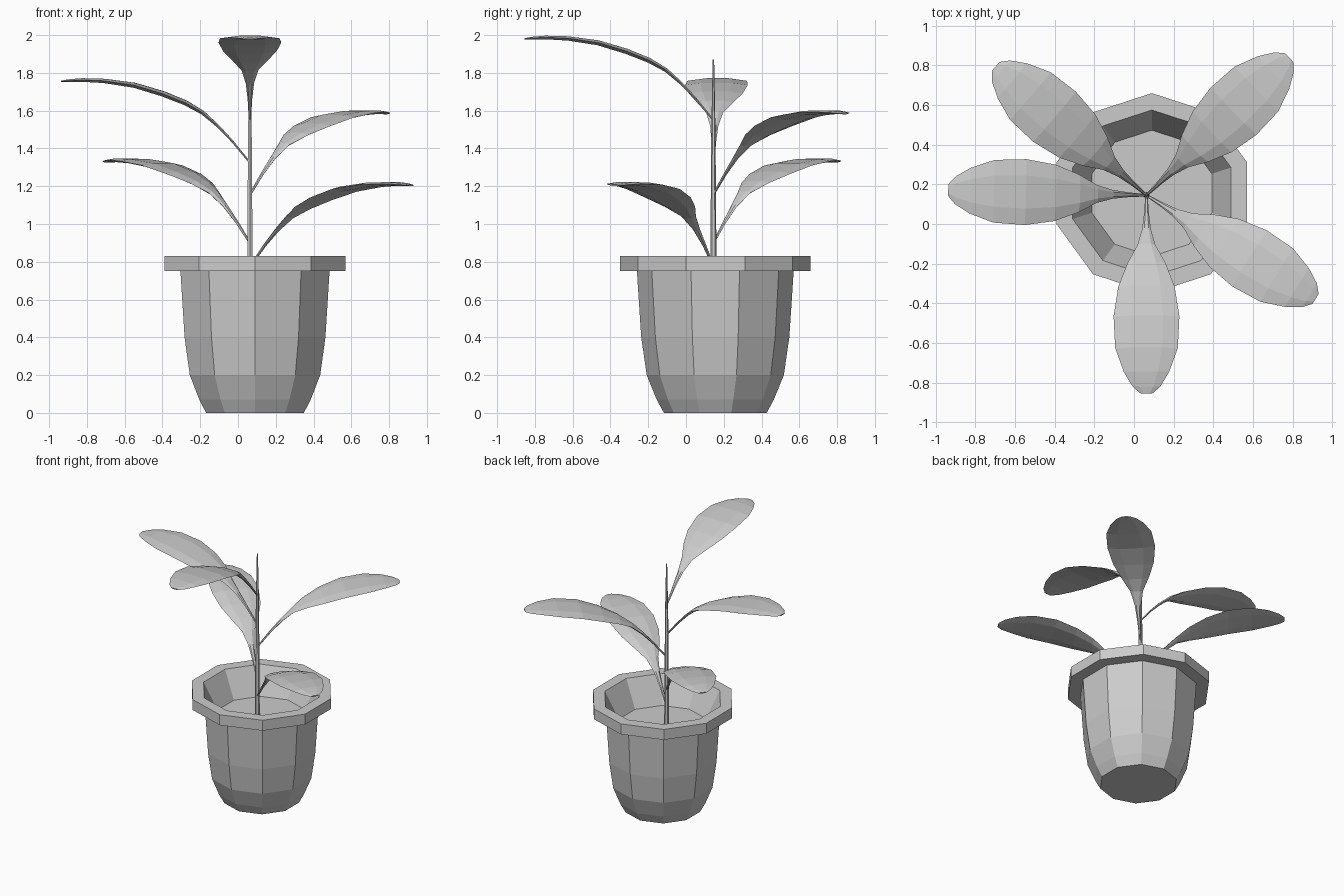
import bpy, bmesh, math
from mathutils import Matrix

cube = bpy.data.objects.get("Cube")
if cube:
    bpy.data.objects.remove(cube, do_unlink=True)

grey = bpy.data.materials.new("plain grey")
grey.use_nodes = True
grey.diffuse_color = (0.6, 0.6, 0.6, 1)
grey.node_tree.nodes["Principled BSDF"].inputs["Base Color"].default_value = (0.6, 0.6, 0.6, 1)


def loft(name, rings):
    """Skin a list of equal-length point rings and cap both ends."""
    bm = bmesh.new()
    loops = [[bm.verts.new(p) for p in ring] for ring in rings]
    n = len(loops[0])
    for a, b in zip(loops, loops[1:]):
        for i in range(n):
            j = (i + 1) % n
            bm.faces.new((a[i], a[j], b[j], b[i]))
    bm.faces.new(loops[0][::-1])
    bm.faces.new(loops[-1])
    bmesh.ops.recalc_face_normals(bm, faces=bm.faces)
    mesh = bpy.data.meshes.new(name)
    bm.to_mesh(mesh)
    bm.free()
    mesh.materials.append(grey)
    obj = bpy.data.objects.new(name, mesh)
    bpy.context.collection.objects.link(obj)
    return obj


def circle(x, y, z, r, sides):
    angles = [math.pi / 2 + math.tau * i / sides for i in range(sides)]
    return [(x + r * math.cos(a), y + r * math.sin(a), z) for a in angles]


# Ten-sided pot: outer wall, thick rim, sloping inner wall, soil as the last cap
POT = [(0.272, 0), (0.31, 0.07), (0.363, 0.2), (0.392, 0.4), (0.415, 0.75),
       (0.505, 0.75), (0.505, 0.83), (0.42, 0.83), (0.318, 0.63)]
loft("pot_with_soil", [circle(0.09, 0.155, z, r, 10) for r, z in POT])

# Tapering stem
SX, SY = 0.063, 0.145
STEM = [(0.017, 0.62), (0.015, 1.0), (0.011, 1.5), (0.004, 1.87)]
loft("stem", [circle(SX, SY, z, r, 6) for r, z in STEM])

# Leaf: distance from stem, height, half width, half thickness
LEAF = [(0, 0, 0.006, 0.005), (0.09, 0.11, 0.012, 0.006), (0.17, 0.195, 0.022, 0.008),
        (0.25, 0.265, 0.045, 0.011), (0.34, 0.317, 0.095, 0.014), (0.46, 0.365, 0.142, 0.015),
        (0.61, 0.41, 0.166, 0.014), (0.77, 0.433, 0.158, 0.012), (0.89, 0.438, 0.115, 0.01),
        (0.965, 0.434, 0.07, 0.007), (1.0, 0.43, 0.03, 0.004)]
SECTION = [(-1, 0), (-0.5, 0.9), (0.5, 0.9), (1, 0), (0.5, -1), (-0.5, -1)]


def leaf(name, degrees, height):
    rings = []
    for k, (s, z, w, t) in enumerate(LEAF):
        # Tilt each section square to the leaf's path
        a, b = LEAF[max(k - 1, 0)], LEAF[min(k + 1, len(LEAF) - 1)]
        slope = math.atan2(b[1] - a[1], b[0] - a[0])
        rings.append([(s - v * t * math.sin(slope), u * w, z + v * t * math.cos(slope))
                      for u, v in SECTION])
    obj = loft(name, rings)
    obj.data.transform(Matrix.Translation((SX, SY, height))
                       @ Matrix.Rotation(math.radians(degrees), 4, "Z"))


for name, degrees, height in [("lowest_leaf", -31.5, 0.775), ("back_right_leaf", 139.5, 0.9),
                              ("back_left_leaf", 44, 1.155), ("right_leaf", 178.5, 1.325),
                              ("front_leaf", -90, 1.55)]:
    leaf(name, degrees, height)
